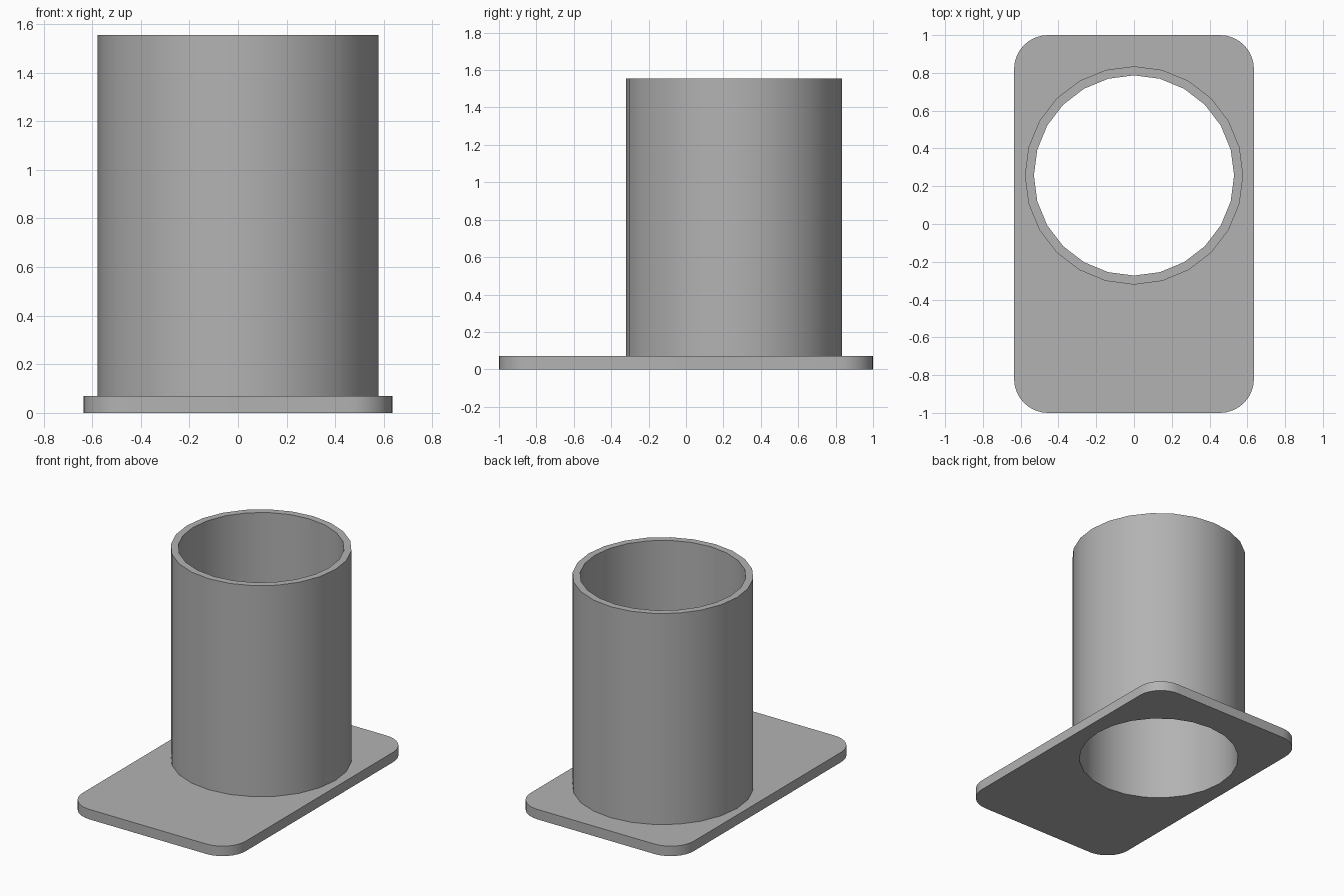
import bpy, bmesh, math

cube = bpy.data.objects.get("Cube")
if cube:
    bpy.data.objects.remove(cube, do_unlink=True)

SIDES = 24
CENTRE_Y = 0.257
R_OUT, R_IN = 0.578, 0.53
HALF_X, HALF_Y, CORNER = 0.635, 1.0, 0.18
THICK, HEIGHT = 0.07, 1.555

# Single grey material
GREY = (0.45, 0.45, 0.45, 1)
grey = bpy.data.materials.new("plain_grey")
grey.use_nodes = True
grey.diffuse_color = GREY
grey.node_tree.nodes["Principled BSDF"].inputs["Base Color"].default_value = GREY


def circle(radius):
    return [(radius * math.cos(math.tau * i / SIDES),
             CENTRE_Y + radius * math.sin(math.tau * i / SIDES)) for i in range(SIDES)]


def rounded_rectangle(steps=8):
    points = []
    for k, (sx, sy) in enumerate([(1, 1), (-1, 1), (-1, -1), (1, -1)]):
        for i in range(steps + 1):
            a = (k + i / steps) * math.pi / 2
            points.append((sx * (HALF_X - CORNER) + CORNER * math.cos(a),
                           sy * (HALF_Y - CORNER) + CORNER * math.sin(a)))
    return points


def pierced_solid(name, outer, inner, z0, z1):
    """Extrude the area between two outlines from z0 to z1."""
    bm = bmesh.new()
    edges = []
    for loop in (outer, inner):
        verts = [bm.verts.new((x, y, z0)) for x, y in loop]
        edges += [bm.edges.new((v, verts[i - 1])) for i, v in enumerate(verts)]
    bmesh.ops.triangle_fill(bm, use_beauty=True, edges=edges, normal=(0, 0, -1))
    result = bmesh.ops.extrude_face_region(bm, geom=bm.faces[:], use_keep_orig=True)
    top = [g for g in result["geom"] if isinstance(g, bmesh.types.BMVert)]
    bmesh.ops.translate(bm, verts=top, vec=(0, 0, z1 - z0))
    bmesh.ops.recalc_face_normals(bm, faces=bm.faces[:])
    mesh = bpy.data.meshes.new(name)
    bm.to_mesh(mesh)
    bm.free()
    mesh.materials.append(grey)
    obj = bpy.data.objects.new(name, mesh)
    bpy.context.collection.objects.link(obj)
    bpy.ops.object.select_all(action='DESELECT')
    obj.select_set(True)
    bpy.context.view_layer.objects.active = obj
    bpy.ops.object.shade_smooth_by_angle(angle=math.radians(30))
    return obj


# Base plate with rounded corners and a through hole
pierced_solid("base_plate", rounded_rectangle(), circle(R_IN), 0, THICK)
# Open tube standing on the plate
pierced_solid("tube", circle(R_OUT), circle(R_IN), THICK, HEIGHT)
